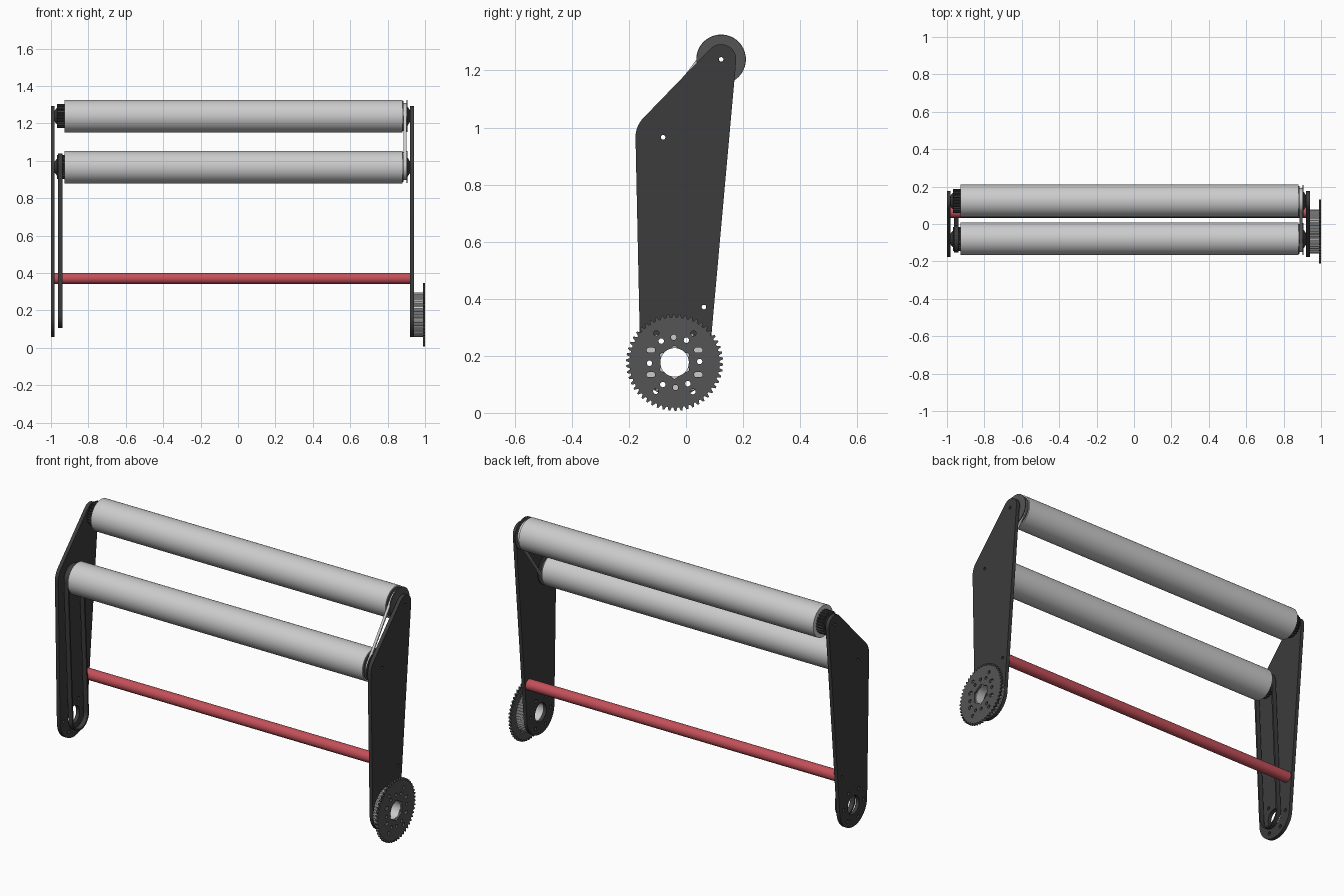
import bpy, bmesh
from math import sin, cos, pi, tau, radians
from mathutils import Matrix

if "Cube" in bpy.data.objects:
    bpy.data.objects.remove(bpy.data.objects["Cube"])


def material(name, rgb):
    m = bpy.data.materials.new(name)
    m.diffuse_color = (*rgb, 1)
    m.use_nodes = True
    m.node_tree.nodes["Principled BSDF"].inputs["Base Color"].default_value = m.diffuse_color
    return m


DARK = material("dark_grey", (0.045, 0.045, 0.045))
STEEL = material("mid_grey", (0.09, 0.09, 0.09))
RED = material("red", (0.55, 0.08, 0.1))

# Axes in the (y, z) side plane
TOP, LOW, PIVOT, TIE = (0.123, 1.239), (-0.08, 0.966), (-0.04, 0.177), (0.063, 0.371)
BORE = 0.008


def finish(name, mesh, mat):
    ob = bpy.data.objects.new(name, mesh)
    bpy.context.collection.objects.link(ob)
    mesh.materials.clear()
    if mat:
        mesh.materials.append(mat)
    bpy.ops.object.select_all(action='DESELECT')
    ob.select_set(True)
    bpy.context.view_layer.objects.active = ob
    bpy.ops.object.shade_smooth_by_angle(angle=radians(30))
    return ob


def plate(name, x0, x1, loops, mat=None):
    """Extrude (y, z) outlines along x; inner loops become holes."""
    cu = bpy.data.curves.new(name, 'CURVE')
    cu.dimensions, cu.fill_mode, cu.extrude = '2D', 'BOTH', (x1 - x0) / 2
    for pts in loops:
        sp = cu.splines.new('POLY')
        sp.points.add(len(pts) - 1)
        for p, (y, z) in zip(sp.points, pts):
            p.co = (y, z, 0, 1)
        sp.use_cyclic_u = True
    tmp = bpy.data.objects.new(name + "_curve", cu)
    mesh = bpy.data.meshes.new_from_object(tmp)
    bpy.data.objects.remove(tmp)
    mesh.transform(Matrix(((0, 0, 1, (x0 + x1) / 2), (1, 0, 0, 0), (0, 1, 0, 0), (0, 0, 0, 1))))
    bm = bmesh.new()
    bm.from_mesh(mesh)
    bmesh.ops.remove_doubles(bm, verts=bm.verts, dist=1e-5)
    bmesh.ops.recalc_face_normals(bm, faces=bm.faces)
    bm.to_mesh(mesh)
    bm.free()
    return finish(name, mesh, mat)


def lathe(name, centre, profile, mat=None, n=48, bore=BORE):
    """Turn (x, radius) points about an x-axis, with a through bore."""
    prof = [(profile[0][0], bore)] + profile + [(profile[-1][0], bore)]
    bm = bmesh.new()
    rings = [[bm.verts.new((x, centre[0] + r * cos(tau * i / n), centre[1] + r * sin(tau * i / n)))
              for i in range(n)] for x, r in prof]
    for a, b in zip(rings, rings[1:] + rings[:1]):
        for i in range(n):
            j = (i + 1) % n
            bm.faces.new((a[i], a[j], b[j], b[i]))
    bmesh.ops.recalc_face_normals(bm, faces=bm.faces)
    mesh = bpy.data.meshes.new(name)
    bm.to_mesh(mesh)
    bm.free()
    return finish(name, mesh, mat)


def circle(c, r, n=24):
    return [(c[0] + r * cos(tau * i / n), c[1] + r * sin(tau * i / n)) for i in range(n)]


def wrap(circles, n=160):
    """Outline of a tight band around (centre, radius) circles."""
    pts = []
    for i in range(n):
        dy, dz = cos(tau * i / n), sin(tau * i / n)
        c, r = max(circles, key=lambda k: k[0][0] * dy + k[0][1] * dz + k[1])
        pts.append((c[0] + r * dy, c[1] + r * dz))
    return pts


def gear(c, root, tip, teeth):
    pts = []
    for i in range(teeth):
        for f, r in ((0, root), (0.28, root), (0.5, tip), (0.78, tip)):
            a = tau * (i + f) / teeth
            pts.append((c[0] + r * cos(a), c[1] + r * sin(a)))
    return pts


def polar(c, r, deg):
    return (c[0] + r * cos(radians(deg)), c[1] + r * sin(radians(deg)))


def slot(c, half, r):
    return wrap([((c[0] - half, c[1]), r), ((c[0] + half, c[1]), r)], 24)


# Side plates
bolts = [circle(polar(PIVOT, 0.088, 2 + 60 * k), 0.0095, 16) for k in range(6)]
outline = wrap([(TOP, 0.053), (LOW, 0.097), (PIVOT, 0.12)])
holes = [circle(c, 0.0085, 16) for c in (TOP, LOW, TIE)] + bolts + [circle(PIVOT, 0.05, 40)]
plate("left_side_plate", -1.0, -0.98, [outline] + holes, DARK)
plate("right_side_plate", 0.92, 0.94, [outline] + holes, DARK)

# Tie rod
lathe("tie_rod", TIE, [(-0.98, 0.03), (0.92, 0.03)], RED, 32)

# Rollers with their end pulleys and hubs
for label, c in (("upper", TOP), ("lower", LOW)):
    lathe(label + "_roller", c, [(-0.928, 0.087), (0.88, 0.087)], None, 64)
    plate(label + "_toothed_pulley", -0.968, -0.928,
          [gear(c, 0.057, 0.064, 24), circle(c, BORE)], DARK)
    lathe(label + "_left_hub", c, [(-0.98, 0.03), (-0.968, 0.045)], DARK)
    lathe(label + "_belt_pulley", c,
          [(0.88, 0.08), (0.884, 0.08), (0.884, 0.062), (0.902, 0.062),
           (0.902, 0.086), (0.907, 0.086)], STEEL, 64)
    lathe(label + "_right_hub", c, [(0.907, 0.05), (0.92, 0.03)], DARK)

# Roller linking belt and long drive belt
plate("roller_belt", 0.886, 0.900, [wrap([(TOP, 0.069), (LOW, 0.069)]),
                                    wrap([(TOP, 0.062), (LOW, 0.062)])])
plate("drive_belt", -0.963, -0.937, [wrap([(LOW, 0.072), (PIVOT, 0.072)]),
                                     wrap([(LOW, 0.063), (PIVOT, 0.063)])], DARK)

# Pivot spacer and sprocket
plate("pivot_spacer", 0.94, 0.988,
      [gear(PIVOT, 0.114, 0.118, 48), circle(PIVOT, 0.05, 40)] + bolts)
lobed = [polar(PIVOT, 0.05 + 0.008 * max(0, cos(radians(6 * d - 180))) ** 2, d)
         for d in range(0, 360, 5)]
slots = [slot((PIVOT[0] + sy * 0.083, PIVOT[1] + sz * 0.043), 0.006, 0.009)
         for sy in (-1, 1) for sz in (-1, 1)]
small = [circle(polar(PIVOT, r, a), 0.0095, 16)
         for r, a in ((0.088, 92), (0.088, 272), (0.121, 57), (0.121, 122), (0.121, 237), (0.121, 302))]
# bolt circle skips nothing: the extra holes sit between the six through bolts
plate("sprocket", 0.988, 1.0, [gear(PIVOT, 0.158, 0.17, 50), lobed] + bolts + slots + small, STEEL)
